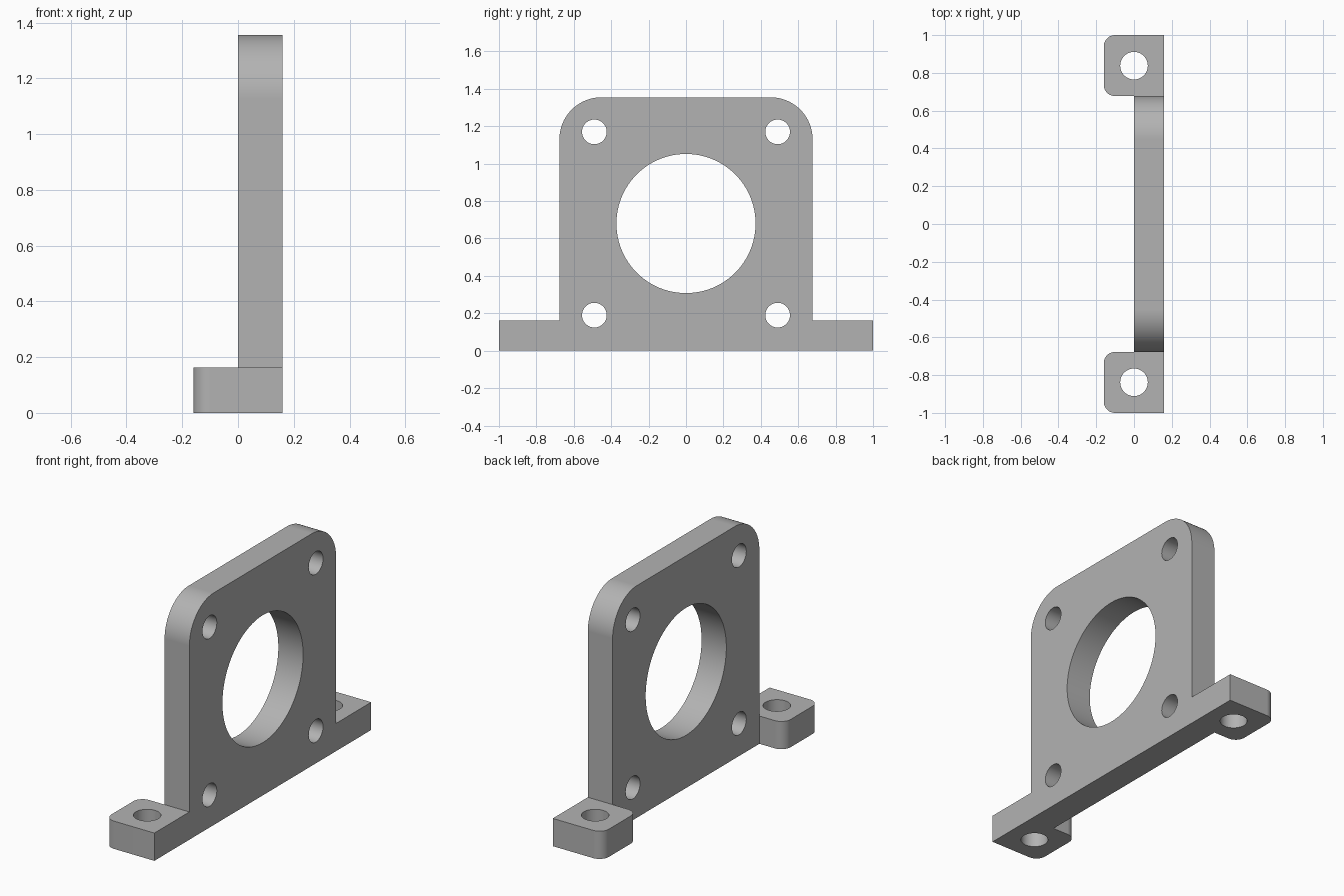
import bpy
import bmesh
from math import cos, sin, pi, radians
from mathutils import Matrix, Vector

if "Cube" in bpy.data.objects:
    bpy.data.objects.remove(bpy.data.objects["Cube"], do_unlink=True)

HALF = 0.677      # half width of the upright plate
HEIGHT = 1.355
DEPTH = 0.16      # plate thickness
EAR_TOP = 0.162

grey = bpy.data.materials.new("light grey")
grey.use_nodes = True
colour = (0.45, 0.45, 0.45, 1)
grey.diffuse_color = colour
grey.node_tree.nodes["Principled BSDF"].inputs["Base Color"].default_value = colour


def rounded(corners, steps=20):
    """Outline from (x, y, radius) right-angled corners."""
    outline = []
    for i, (x, y, r) in enumerate(corners):
        here = Vector((x, y))
        if r == 0:
            outline.append(here)
            continue
        before = (Vector(corners[i - 1][:2]) - here).normalized()
        after = (Vector(corners[(i + 1) % len(corners)][:2]) - here).normalized()
        centre = here + (before + after) * r
        for k in range(steps + 1):
            a = k / steps * pi / 2
            outline.append(centre - r * (after * cos(a) + before * sin(a)))
    return outline


def extrude(name, points, direction):
    """Solid made by sweeping a closed outline along a direction."""
    bm = bmesh.new()
    face = bm.faces.new([bm.verts.new(p) for p in points])
    swept = bmesh.ops.extrude_face_region(bm, geom=[face])["geom"]
    bmesh.ops.translate(bm, vec=direction,
                        verts=[g for g in swept if isinstance(g, bmesh.types.BMVert)])
    bmesh.ops.recalc_face_normals(bm, faces=bm.faces)
    mesh = bpy.data.meshes.new(name)
    bm.to_mesh(mesh)
    bm.free()
    mesh.materials.append(grey)
    obj = bpy.data.objects.new(name, mesh)
    bpy.context.collection.objects.link(obj)
    return obj


def drill(radius, location, along_x, segments):
    """Cylindrical cutter along x or z."""
    bm = bmesh.new()
    turn = Matrix.Rotation(pi / 2, 4, "Y") if along_x else Matrix()
    bmesh.ops.create_cone(bm, cap_ends=True, segments=segments, radius1=radius,
                          radius2=radius, depth=1,
                          matrix=Matrix.Translation(location) @ turn)
    mesh = bpy.data.meshes.new("drill")
    bm.to_mesh(mesh)
    bm.free()
    mesh.materials.append(grey)
    obj = bpy.data.objects.new("drill", mesh)
    obj.hide_render = True
    bpy.context.collection.objects.link(obj)
    return obj


def combine(target, other, operation):
    """Apply a boolean and discard the helper."""
    bpy.ops.object.select_all(action="DESELECT")
    bpy.context.view_layer.objects.active = target
    target.select_set(True)
    mod = target.modifiers.new("boolean", "BOOLEAN")
    mod.operation = operation
    mod.solver = "EXACT"
    mod.object = other
    bpy.ops.object.modifier_apply(modifier=mod.name)
    bpy.data.objects.remove(other, do_unlink=True)


# Upright plate with rounded top corners
profile = rounded([(-HALF, 0, 0), (HALF, 0, 0), (HALF, HEIGHT, 0.225), (-HALF, HEIGHT, 0.225)])
bracket = extrude("mounting_bracket", [(0, y, z) for y, z in profile], (DEPTH, 0, 0))

# Mounting ears at both ends
for side in (-1, 1):
    shape = rounded([(DEPTH, HALF, 0), (DEPTH, 1, 0), (-DEPTH, 1, 0.06), (-DEPTH, HALF, 0.06)])
    ear = extrude("ear", [(x, side * y, 0) for x, y in shape], (0, 0, EAR_TOP))
    combine(bracket, ear, "UNION")

# Central bore, corner screw holes and ear holes
combine(bracket, drill(0.372, (0, 0, 0.68), True, 96), "DIFFERENCE")
for side in (-1, 1):
    for z in (0.19, 1.17):
        combine(bracket, drill(0.066, (0, side * 0.49, z), True, 48), "DIFFERENCE")
    combine(bracket, drill(0.073, (0, side * 0.838, 0), False, 48), "DIFFERENCE")

# Merge coplanar faces, then shade smooth with sharp edges
bm = bmesh.new()
bm.from_mesh(bracket.data)
bmesh.ops.remove_doubles(bm, verts=bm.verts, dist=0.0001)
bmesh.ops.dissolve_limit(bm, angle_limit=radians(0.5), verts=bm.verts, edges=bm.edges)
bm.to_mesh(bracket.data)
bm.free()
bpy.ops.object.shade_smooth_by_angle(angle=radians(30))
weighted = bracket.modifiers.new("weighted normals", "WEIGHTED_NORMAL")
weighted.keep_sharp = True
